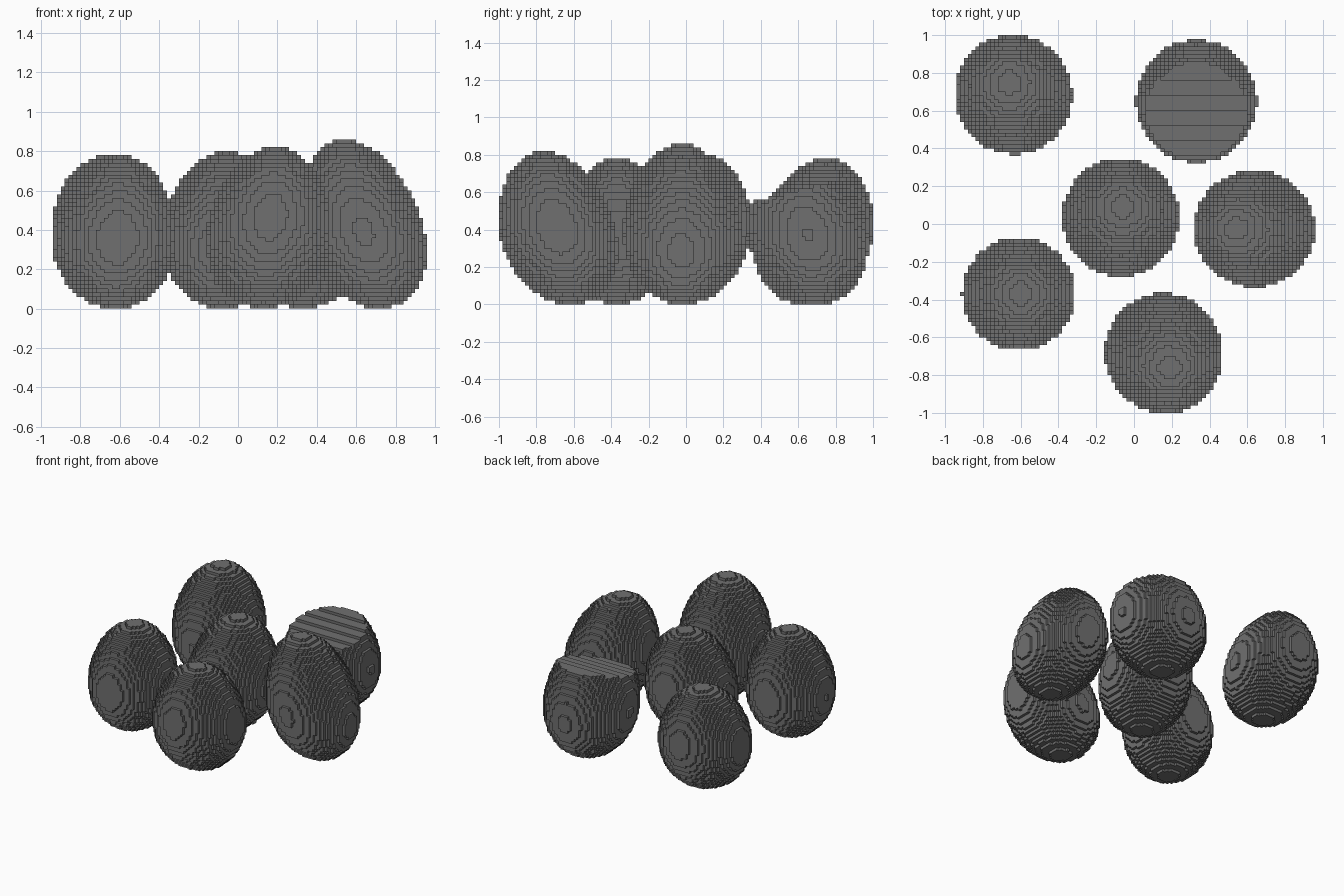
import bpy
import bmesh
import math
from mathutils import Vector

cube = bpy.data.objects.get("Cube")
if cube:
    bpy.data.objects.remove(cube, do_unlink=True)

VOXEL = 0.02    # edge of one block
TAPER = 0.09    # how much the top is narrower than the bottom

stone = bpy.data.materials.new("dark_grey")
stone.use_nodes = True
grey = (0.16, 0.16, 0.16, 1)
stone.diffuse_color = grey
stone.node_tree.nodes["Principled BSDF"].inputs["Base Color"].default_value = grey


def egg_blocks(center, radius, height, lean, cut):
    """Grid cells whose centre lies in a leaning egg, below an optional cut."""
    cells = set()
    reach = math.ceil(radius * 1.4 / VOXEL)
    for k in range(round(height / VOXEL)):
        z = (k + 0.5) * VOXEL
        t = 2 * z / height - 1
        r = radius * math.sqrt(1 - t * t) * (1 - TAPER * t)
        cx = center[0] + lean[0] * t
        cy = center[1] + lean[1] * t
        ci, cj = round(cx / VOXEL), round(cy / VOXEL)
        for i in range(ci - reach, ci + reach):
            for j in range(cj - reach, cj + reach):
                x, y = (i + 0.5) * VOXEL, (j + 0.5) * VOXEL
                if math.hypot(x - cx, y - cy) > r:
                    continue
                if cut and z > cut(x, y):
                    continue
                cells.add((i, j, k))
    return cells


def block_mesh(name, cells):
    """Build only the outer faces of the filled cells."""
    bm = bmesh.new()
    corners = {}

    def corner(p):
        if p not in corners:
            corners[p] = bm.verts.new(Vector(p) * VOXEL)
        return corners[p]

    for cell in cells:
        for axis in range(3):
            u, v = (axis + 1) % 3, (axis + 2) % 3
            for side in (0, 1):
                neighbour = list(cell)
                neighbour[axis] += 2 * side - 1
                if tuple(neighbour) in cells:
                    continue
                ring = []
                for du, dv in ((0, 0), (1, 0), (1, 1), (0, 1)):
                    p = list(cell)
                    p[axis] += side
                    p[u] += du
                    p[v] += dv
                    ring.append(corner(tuple(p)))
                bm.faces.new(ring if side else ring[::-1])
    mesh = bpy.data.meshes.new(name)
    bm.to_mesh(mesh)
    bm.free()
    mesh.materials.append(stone)
    obj = bpy.data.objects.new(name, mesh)
    bpy.context.collection.objects.link(obj)


def broken_top(x, y):
    """Sloping break, low at the front and higher at the back."""
    return 0.54 + 0.25 * (y - 0.33)


# name, centre, radius, height, lean of the tip, cut
eggs = [
    ("back_right_egg", (-0.64, 0.69), 0.31, 0.78, (-0.02, 0.06), None),
    ("broken_egg", (0.33, 0.645), 0.32, 0.82, (0.0, -0.05), broken_top),
    ("middle_egg", (-0.07, 0.04), 0.308, 0.80, (0.01, 0.05), None),
    ("left_egg", (0.63, -0.025), 0.308, 0.86, (-0.09, 0.0), None),
    ("front_right_egg", (-0.61, -0.37), 0.298, 0.78, (0.01, 0.0), None),
    ("front_egg", (0.16, -0.69), 0.31, 0.82, (0.03, -0.07), None),
]
for name, center, radius, height, lean, cut in eggs:
    block_mesh(name, egg_blocks(center, radius, height, lean, cut))
